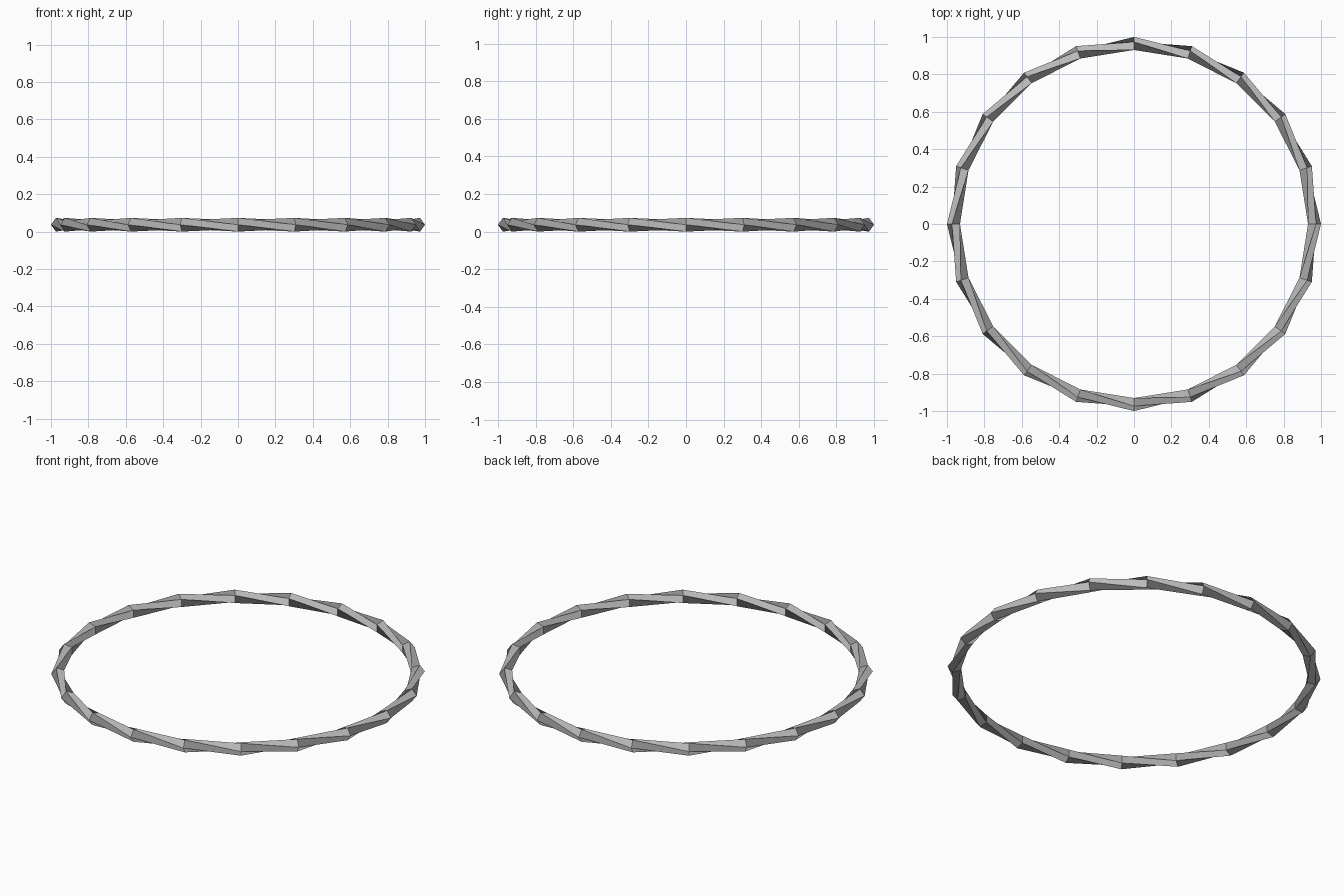
import bpy
import bmesh
from math import cos, sin, tau

cube = bpy.data.objects.get("Cube")
if cube:
    bpy.data.objects.remove(cube, do_unlink=True)

SEGMENTS, SIDES = 20, 5
TUBE = 0.0385
RING = 1 - TUBE
HALF_HEIGHT = TUBE * sin(tau / SIDES)

grey = bpy.data.materials.new("plain grey")
grey.use_nodes = True
colour = (0.5, 0.5, 0.5, 1)
grey.diffuse_color = colour
grey.node_tree.nodes["Principled BSDF"].inputs["Base Color"].default_value = colour


def section(bm, angle):
    """Five-sided tube section with one corner pointing outward."""
    corners = []
    for j in range(SIDES):
        a = -tau * j / SIDES
        radius = RING + TUBE * cos(a)
        corners.append(bm.verts.new((radius * cos(angle), radius * sin(angle),
                                     HALF_HEIGHT + TUBE * sin(a))))
    return corners


# Twisted ring: each segment turns the tube by one side
bm = bmesh.new()
rings = [section(bm, tau * i / SEGMENTS) for i in range(SEGMENTS)]
for i, here in enumerate(rings):
    ahead = rings[(i + 1) % SEGMENTS]
    for j in range(SIDES):
        k = (j + 1) % SIDES
        bm.faces.new((here[j], here[k], ahead[(k + 1) % SIDES], ahead[k]))
bmesh.ops.recalc_face_normals(bm, faces=bm.faces)

mesh = bpy.data.meshes.new("twisted_ring")
bm.to_mesh(mesh)
bm.free()
mesh.materials.append(grey)
ring = bpy.data.objects.new("twisted_ring", mesh)
bpy.context.collection.objects.link(ring)
